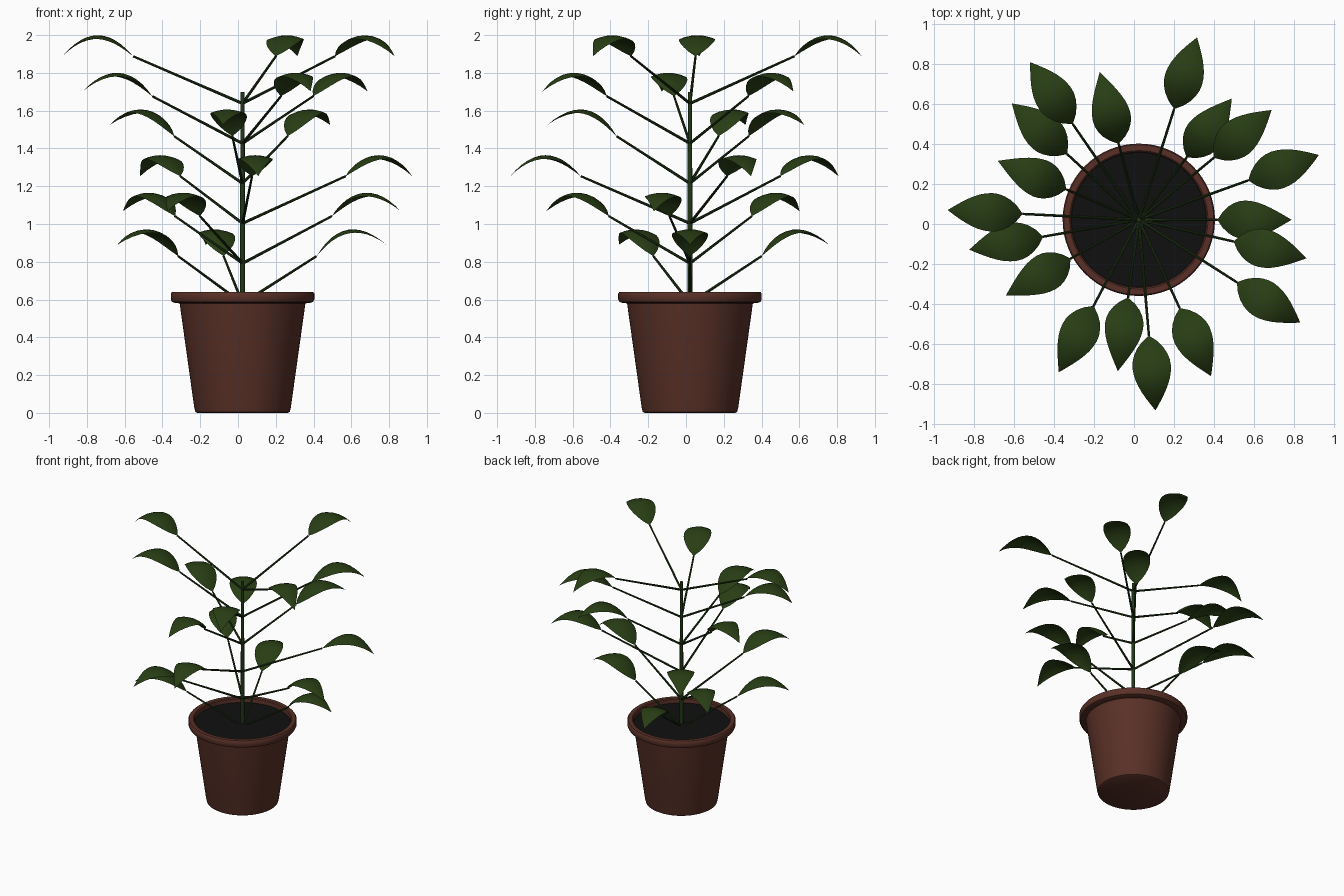
import bpy, bmesh, math
from mathutils import Matrix, Vector

if "Cube" in bpy.data.objects:
    bpy.data.objects.remove(bpy.data.objects["Cube"])

CX, CY = 0.024, 0.021          # plant axis


def material(name, rgb):
    m = bpy.data.materials.new(name)
    m.diffuse_color = (*rgb, 1)
    m.use_nodes = True
    m.node_tree.nodes["Principled BSDF"].inputs["Base Color"].default_value = m.diffuse_color
    return m


TERRACOTTA = material("terracotta", (0.100, 0.030, 0.020))
SOIL = material("dark soil", (0.005, 0.005, 0.005))
STEM = material("stem green", (0.015, 0.038, 0.008))
LEAF = material("leaf green", (0.021, 0.047, 0.007))


def finish(name, bm, mat, angle=40):
    me = bpy.data.meshes.new(name)
    bm.to_mesh(me)
    bm.free()
    me.materials.append(mat)
    ob = bpy.data.objects.new(name, me)
    bpy.context.collection.objects.link(ob)
    bpy.ops.object.select_all(action='DESELECT')
    ob.select_set(True)
    bpy.context.view_layer.objects.active = ob
    bpy.ops.object.shade_smooth_by_angle(angle=math.radians(angle))
    return ob


def lathe(name, profile, mat, steps=64):
    """Spin (radius, z) points around the plant axis."""
    bm = bmesh.new()
    vs = [bm.verts.new((CX + r, CY, z)) for r, z in profile]
    es = [bm.edges.new(p) for p in zip(vs, vs[1:])]
    bmesh.ops.spin(bm, geom=vs + es, cent=(CX, CY, 0), axis=(0, 0, 1),
                   angle=2 * math.pi, steps=steps)
    bmesh.ops.remove_doubles(bm, verts=bm.verts, dist=1e-5)
    bmesh.ops.recalc_face_normals(bm, faces=bm.faces)
    return finish(name, bm, mat)


def rod(name, a, b, r1, r2, sides=12):
    a, b = Vector(a), Vector(b)
    d = b - a
    bm = bmesh.new()
    bmesh.ops.create_cone(bm, cap_ends=True, segments=sides,
                          radius1=r1, radius2=r2, depth=d.length)
    rot = d.to_track_quat('Z', 'Y').to_matrix().to_4x4()
    bm.transform(Matrix.Translation((a + b) / 2) @ rot)
    return finish(name, bm, STEM)


# Half-widths of the leaf at even steps from base to tip
WIDTHS = [0, .040, .066, .083, .093, .096, .093, .086, .074, .059, .041, .021, 0]
LENGTH, ARCH, DROP = 0.375, 0.111, 0.02


def leaf(name, base, heading, tilt):
    """Arched, slightly domed blade growing from its base along +x, then placed."""
    bm = bmesh.new()
    n, rows = len(WIDTHS) - 1, []
    for i, w in enumerate(WIDTHS):
        t = i / n
        z = ARCH * 4 * t * (1 - t)
        rows.append([bm.verts.new((t * LENGTH, w * u / 3,
                                   z - DROP * (u / 3) ** 2 * w / 0.096))
                     for u in range(-3, 4)])
    for r0, r1 in zip(rows, rows[1:]):
        for j in range(6):
            bm.faces.new((r0[j], r1[j], r1[j + 1], r0[j + 1]))
    bmesh.ops.remove_doubles(bm, verts=bm.verts, dist=1e-5)
    bm.transform(Matrix.Translation(base) @ Matrix.Rotation(heading, 4, 'Z')
                 @ Matrix.Rotation(-tilt, 4, 'Y'))
    return finish(name, bm, LEAF, 60)


# Pot: outer wall, overhanging rim, inner lip
lathe("pot", [(0, 0), (.24, 0), (.25, .006), (.256, .03), (.333, .58),
              (.358, .582), (.374, .588), (.38, .6), (.38, .632), (.374, .64),
              (.345, .64), (.338, .634), (.333, .58)], TERRACOTTA)

# Soil disc
lathe("soil", [(0, .606), (.337, .606), (.335, .585), (0, .585)], SOIL)

# Main stem
rod("main_stem", (CX, CY, .585), (CX, CY, 1.70), .014, .011)

# Six tiers of three leaves; each tier turns by the golden angle
REACH = [.392, .485, .58]
RISE = .25
for tier in range(6):
    z = .58 + .2116 * tier
    reach = REACH[tier % 3]
    tilt = math.atan2(RISE, reach) - math.atan2(RISE, REACH[2])
    for k in range(3):
        a = math.radians(137.5 * tier + 104.8 * k)
        tip = (CX + reach * math.cos(a), CY + reach * math.sin(a), z + RISE)
        rod(f"leaf_stalk_{tier + 1}_{k + 1}", (CX, CY, z), tip, .008, .006, 8)
        leaf(f"leaf_{tier + 1}_{k + 1}", tip, a, tilt)
